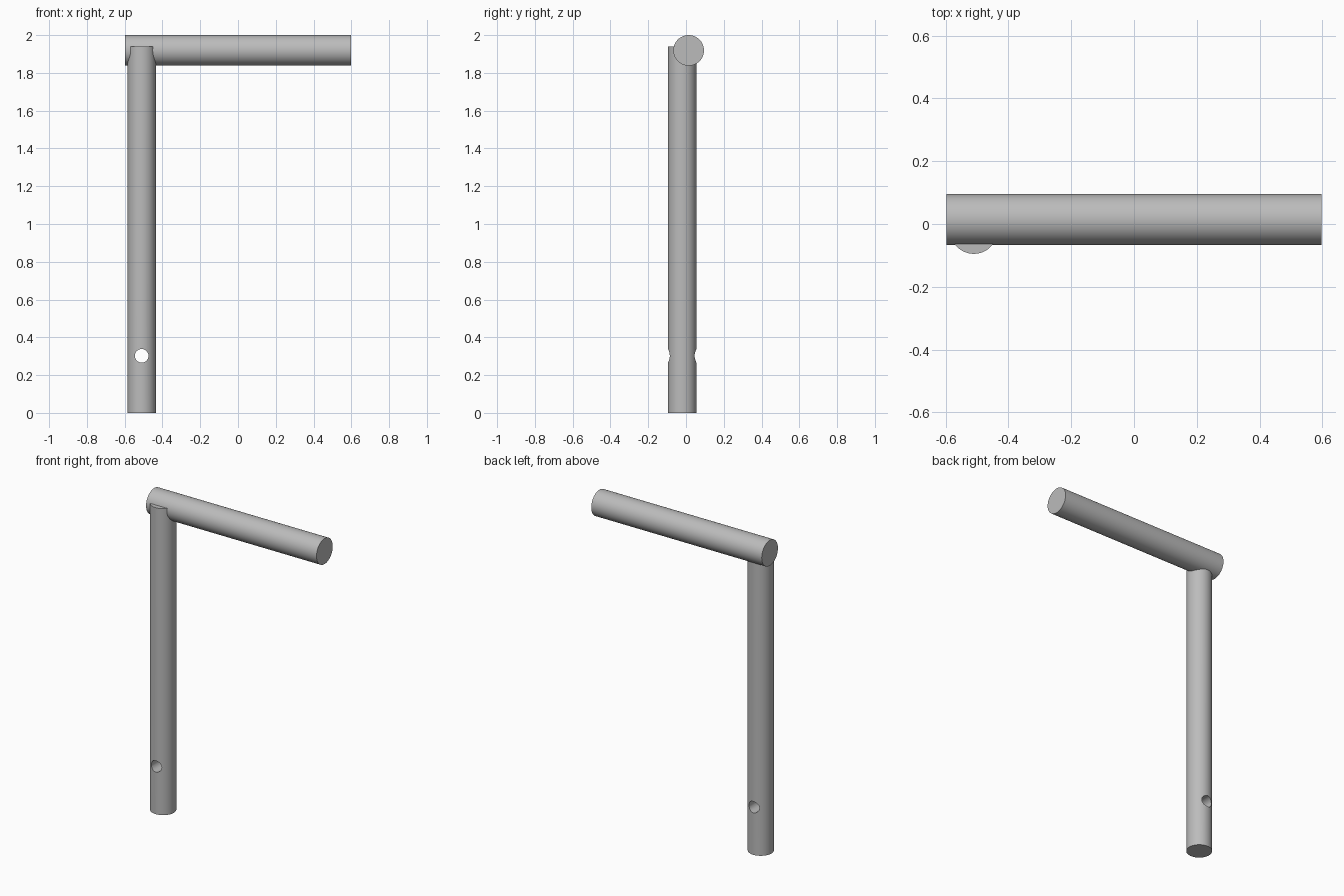
import bpy
import math

cube = bpy.data.objects.get("Cube")
if cube:
    bpy.data.objects.remove(cube, do_unlink=True)

# Single grey metal
grey = bpy.data.materials.new("grey_metal")
grey.use_nodes = True
colour = (0.5, 0.5, 0.5, 1)
grey.diffuse_color = colour
grey.node_tree.nodes["Principled BSDF"].inputs["Base Color"].default_value = colour


def rod(name, radius, length, centre, rotation=(0, 0, 0), sides=96):
    """Closed cylinder, rotation applied to the mesh."""
    bpy.ops.mesh.primitive_cylinder_add(
        vertices=sides, radius=radius, depth=length, location=centre, rotation=rotation)
    obj = bpy.context.object
    obj.name = name
    obj.data.materials.append(grey)
    bpy.ops.object.transform_apply(location=False, rotation=True, scale=True)
    return obj


def smooth(obj):
    bpy.ops.object.select_all(action='DESELECT')
    obj.select_set(True)
    bpy.context.view_layer.objects.active = obj
    bpy.ops.object.shade_smooth_by_angle(angle=math.radians(30))


quarter = math.pi / 2
post_x, post_y, post_height = -0.51, -0.02, 1.94

# Upright post and horizontal handle bar
post = rod("post", 0.075, post_height, (post_x, post_y, post_height / 2))
handle = rod("handle_bar", 0.081, 1.194, (0, 0.014, 1.919), (0, quarter, 0))

# Pin hole drilled front to back near the foot of the post
drill = rod("pin_hole_cutter", 0.036, 0.4, (post_x, post_y, 0.302), (quarter, 0, 0), 48)
cut = post.modifiers.new("pin_hole", 'BOOLEAN')
cut.operation = 'DIFFERENCE'
cut.solver = 'EXACT'
cut.object = drill
bpy.context.view_layer.objects.active = post
bpy.ops.object.modifier_apply(modifier=cut.name)
bpy.data.objects.remove(drill, do_unlink=True)

for part in (post, handle):
    smooth(part)
